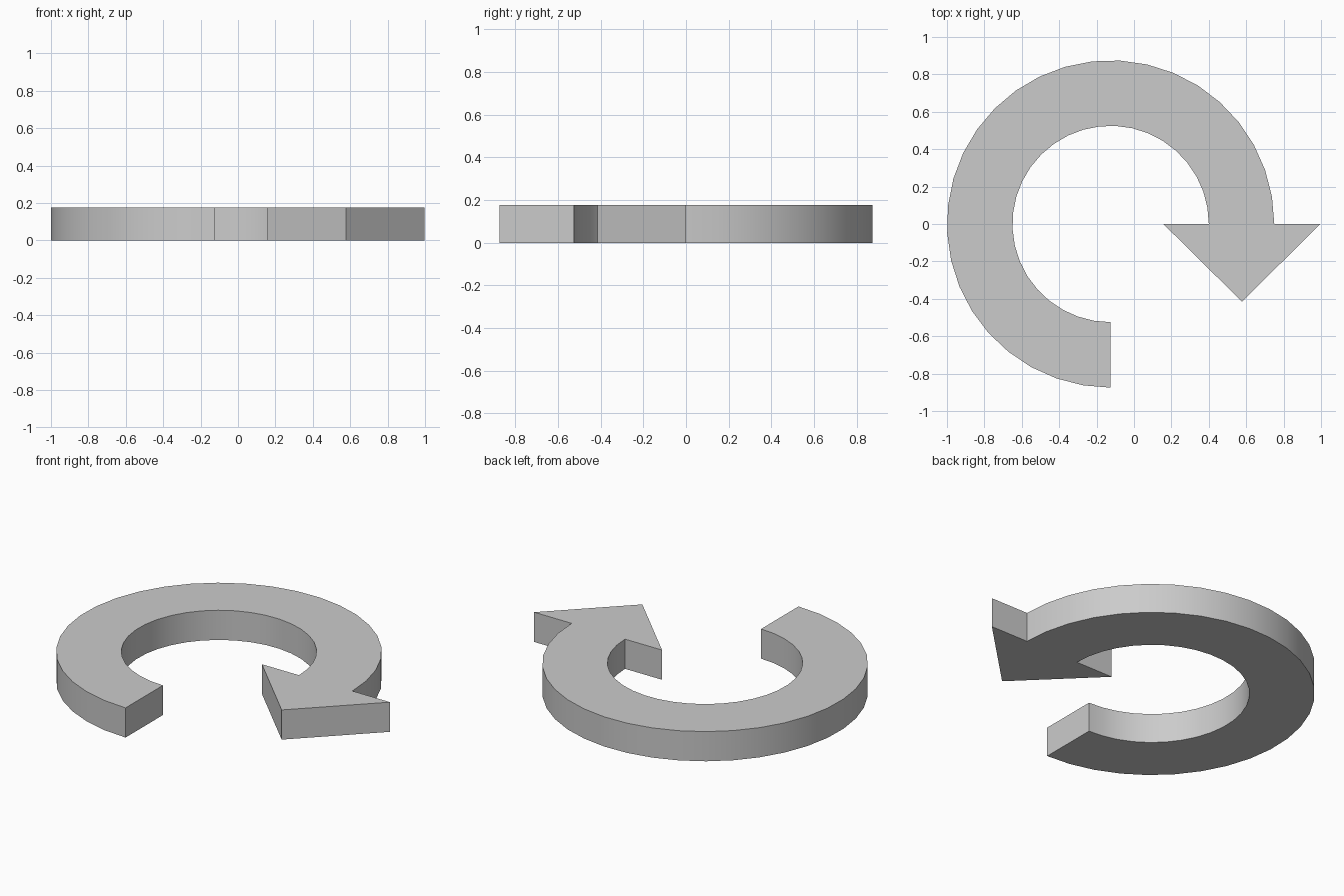
import bpy, bmesh
from math import cos, sin, radians

if "Cube" in bpy.data.objects:
    bpy.data.objects.remove(bpy.data.objects["Cube"])

CX, R_OUT, R_IN, HEIGHT = -0.125, 0.875, 0.525, 0.176
SEGMENTS, SWEEP = 28, 270
HEAD_X, HEAD_HALF, HEAD_LENGTH = 0.577, 0.42, 0.415


def arc(radius):
    angles = [radians(SWEEP * i / SEGMENTS) for i in range(SEGMENTS + 1)]
    return [(CX + radius * cos(a), radius * sin(a)) for a in angles]


# Outline: outer arc, inner arc back, then the triangular head
outline = arc(R_OUT) + arc(R_IN)[::-1] + [
    (HEAD_X - HEAD_HALF, 0), (HEAD_X, -HEAD_LENGTH), (HEAD_X + HEAD_HALF, 0)]

# Extrude the outline into a solid plate
bm = bmesh.new()
base = bm.faces.new([bm.verts.new((x, y, 0)) for x, y in outline])
top = bmesh.ops.extrude_face_region(bm, geom=[base], use_keep_orig=True)
bmesh.ops.translate(bm, vec=(0, 0, HEIGHT),
                    verts=[v for v in top["geom"] if isinstance(v, bmesh.types.BMVert)])
bmesh.ops.recalc_face_normals(bm, faces=bm.faces)
mesh = bpy.data.meshes.new("circular_arrow")
bm.to_mesh(mesh)
bm.free()

arrow = bpy.data.objects.new("circular_arrow", mesh)
bpy.context.collection.objects.link(arrow)
bpy.context.view_layer.objects.active = arrow
arrow.select_set(True)
bpy.ops.object.shade_smooth_by_angle(angle=radians(30))
